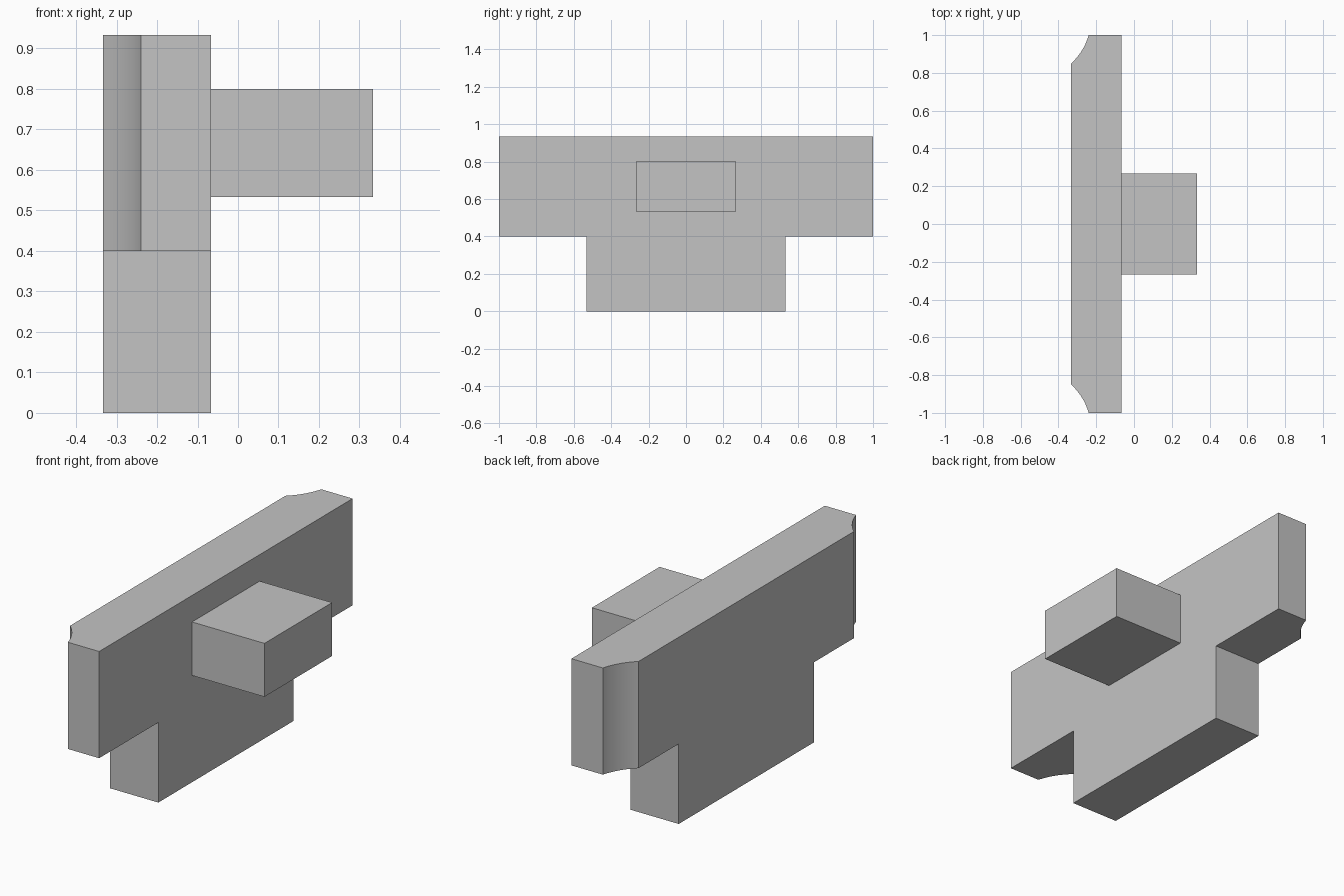
import bpy
import bmesh
from math import radians
from mathutils import Matrix, Vector

default_cube = bpy.data.objects.get("Cube")
if default_cube:
    bpy.data.objects.remove(default_cube, do_unlink=True)

# Single flat grey
grey = bpy.data.materials.new("light_grey")
grey.use_nodes = True
colour = (0.55, 0.55, 0.55, 1)
grey.diffuse_color = colour
grey.node_tree.nodes["Principled BSDF"].inputs["Base Color"].default_value = colour

BACK_X, FACE_X, END_X = -0.333, -0.067, 0.333
TOP_Z, STEP_Z = 0.933, 0.4
HALF_HEAD, HALF_STEM, HALF_PEG = 1.0, 0.533, 0.267


def add_object(name, bm):
    bmesh.ops.recalc_face_normals(bm, faces=bm.faces[:])
    mesh = bpy.data.meshes.new(name)
    bm.to_mesh(mesh)
    bm.free()
    mesh.materials.append(grey)
    obj = bpy.data.objects.new(name, mesh)
    bpy.context.collection.objects.link(obj)
    return obj


# T-shaped plate: side profile extruded through its thickness
half = [(HALF_STEM, 0), (HALF_STEM, STEP_Z), (HALF_HEAD, STEP_Z), (HALF_HEAD, TOP_Z)]
outline = half + [(-y, z) for y, z in reversed(half)]
bm = bmesh.new()
face = bm.faces.new([bm.verts.new((BACK_X, y, z)) for y, z in outline])
ext = bmesh.ops.extrude_face_region(bm, geom=[face])
moved = [v for v in ext["geom"] if isinstance(v, bmesh.types.BMVert)]
bmesh.ops.translate(bm, verts=moved, vec=Vector((FACE_X - BACK_X, 0, 0)))
plate = add_object("t_shaped_plate", bm)

# Concave scoops on the two rear end corners
cutters = []
for side, label in ((1, "back"), (-1, "front")):
    bm = bmesh.new()
    bmesh.ops.create_cone(bm, cap_ends=True, segments=128, radius1=0.32, radius2=0.32,
                          depth=2, matrix=Matrix.Translation((-0.548, side * 1.087, 0.6)))
    cutter = add_object(label + "_corner_cutter", bm)
    cutter.hide_render = True
    cutters.append(cutter)
    mod = plate.modifiers.new(label + "_scoop", "BOOLEAN")
    mod.operation = "DIFFERENCE"
    mod.solver = "EXACT"
    mod.object = cutter

# Bake the scoops and drop the cutters
bpy.context.view_layer.update()
graph = bpy.context.evaluated_depsgraph_get()
baked = bpy.data.meshes.new_from_object(plate.evaluated_get(graph))
plate.modifiers.clear()
plate.data = baked
for cutter in cutters:
    bpy.data.objects.remove(cutter, do_unlink=True)

# Smooth scoops, crisp edges elsewhere
for obj in bpy.context.selected_objects:
    obj.select_set(False)
plate.select_set(True)
bpy.context.view_layer.objects.active = plate
bpy.ops.object.shade_smooth_by_angle(angle=radians(20))

# Block projecting from the plate's face
bm = bmesh.new()
size = Matrix.Diagonal((END_X - FACE_X, 2 * HALF_PEG, 0.267, 1))
place = Matrix.Translation(((END_X + FACE_X) / 2, 0, 0.667))
bmesh.ops.create_cube(bm, size=1, matrix=place @ size)
add_object("projecting_block", bm)
